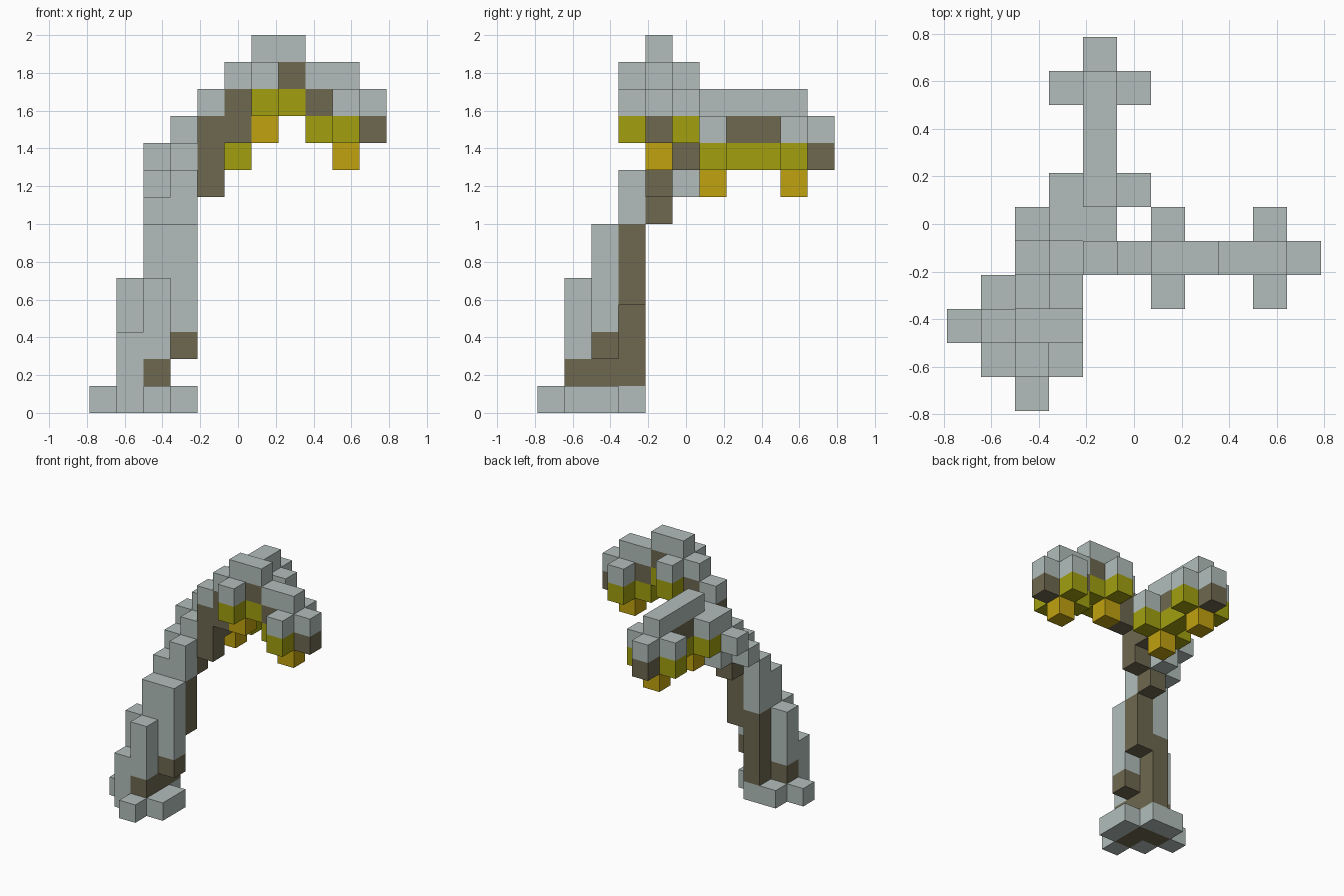
import bpy
import bmesh
from mathutils import Vector

cube = bpy.data.objects.get("Cube")
if cube:
    bpy.data.objects.remove(cube, do_unlink=True)

UNIT = 1 / 7          # edge of one block
HALF = 11 / 2         # half of the footprint, in blocks
SPINE = 4             # row shared by both branches


def material(name, *rgb):
    mat = bpy.data.materials.new(name)
    mat.use_nodes = True
    mat.diffuse_color = (*rgb, 1)
    mat.node_tree.nodes["Principled BSDF"].inputs["Base Color"].default_value = (*rgb, 1)
    return mat


PALETTE = [
    material("pale grey", .445, .515, .497),
    material("bark brown", .156, .138, .08),
    material("olive yellow", .36, .35, .005),
    material("amber", .53, .36, .005),
]
GREY, BROWN, OLIVE, AMBER = range(len(PALETTE))

# Every block is stored as position -> (part, colour)
blocks = {}


def column(part, colour, i, j, low, high=None):
    """Stack blocks from level low to level high."""
    top = low if high is None else high
    for k in range(low, top + 1):
        blocks[i, j, k] = (part, colour)


def branch(part, start, tops, swap):
    """Spine with two budded crosses and a tip; tops are spine heights."""
    def put(colour, along, across, level):
        i, j = (across, along) if swap else (along, across)
        column(part, colour, i, j, level)

    for n, top in enumerate(tops):
        along = start + n
        bud = n in (0, len(tops) - 2)
        tip = n == len(tops) - 1
        if not tip:
            put(GREY, along, SPINE, top)
            put(OLIVE, along, SPINE, top - 2)
        put(GREY if tip else BROWN, along, SPINE, top - 1)
        if tip:
            put(BROWN, along, SPINE, top - 2)
        if bud:
            put(AMBER, along, SPINE, top - 3)
            for side in (SPINE - 1, SPINE + 1):
                put(GREY, along, side, top - 1)
                put(OLIVE, along, side, top - 2)


# Star-shaped foot with a brown core, symmetric about its diagonal
for a, b in ((0, 2), (1, 1), (1, 3), (2, 3)):
    column("foot", GREY, a, b, 0)
    column("foot", GREY, b, a, 0)
for a, b in ((2, 2), (1, 2), (2, 1)):
    column("foot", BROWN, a, b, 0)

# Lower trunk
column("lower_trunk", GREY, 1, 1, 1, 2)
column("lower_trunk", BROWN, 1, 2, 1)
column("lower_trunk", GREY, 1, 2, 2, 4)
column("lower_trunk", BROWN, 2, 1, 1)
column("lower_trunk", GREY, 2, 1, 2, 4)
column("lower_trunk", BROWN, 2, 2, 1)
column("lower_trunk", GREY, 2, 2, 2, 6)
column("lower_trunk", BROWN, 3, 2, 2)
column("lower_trunk", GREY, 3, 2, 3, 6)
column("lower_trunk", BROWN, 2, 3, 1, 4)
column("lower_trunk", GREY, 2, 3, 5, 7)
column("lower_trunk", BROWN, 3, 3, 4, 6)
column("lower_trunk", GREY, 3, 3, 7, 8)

# Upper trunk leaning towards the fork
column("upper_trunk", GREY, 2, 4, 8)
column("upper_trunk", GREY, 2, 5, 9)
column("upper_trunk", BROWN, 3, 4, 7, 8)
column("upper_trunk", GREY, 3, 4, 9)
column("upper_trunk", GREY, 3, 5, 8, 10)
column("upper_trunk", BROWN, 4, 4, 8, 10)
column("upper_trunk", GREY, 4, 4, 11)
column("upper_trunk", BROWN, 4, 5, 9)
column("upper_trunk", GREY, 4, 5, 10)
column("upper_trunk", BROWN, 5, 4, 10, 11)
column("upper_trunk", GREY, 5, 4, 12)

# Two drooping branches
branch("left_branch", 6, (13, 13, 12, 12, 12), swap=False)
branch("back_branch", 6, (11, 11, 11, 11, 11), swap=True)


def build(part):
    """Make the exposed skin of one part."""
    bm = bmesh.new()
    for cell, (owner, colour) in blocks.items():
        if owner != part:
            continue
        centre = Vector(cell) + Vector((.5, .5, .5))
        for axis in range(3):
            for sign in (-1, 1):
                normal = Vector((0, 0, 0))
                normal[axis] = sign
                if tuple(int(c + n) for c, n in zip(cell, normal)) in blocks:
                    continue
                u = Vector((0, 0, 0))
                u[(axis + 1) % 3] = .5
                v = normal.cross(u)
                ring = [centre + normal / 2 + s * u + t * v
                        for s, t in ((-1, -1), (1, -1), (1, 1), (-1, 1))]
                face = bm.faces.new([
                    bm.verts.new((p - Vector((HALF, HALF, 0))) * UNIT) for p in ring])
                face.material_index = colour
    bmesh.ops.remove_doubles(bm, verts=bm.verts, dist=UNIT / 100)
    bmesh.ops.dissolve_limit(bm, angle_limit=.01, verts=bm.verts, edges=bm.edges,
                             delimit={'MATERIAL'})
    mesh = bpy.data.meshes.new(part)
    for mat in PALETTE:
        mesh.materials.append(mat)
    bm.to_mesh(mesh)
    bm.free()
    bpy.context.collection.objects.link(bpy.data.objects.new(part, mesh))


for part in sorted({owner for owner, _ in blocks.values()}):
    build(part)
